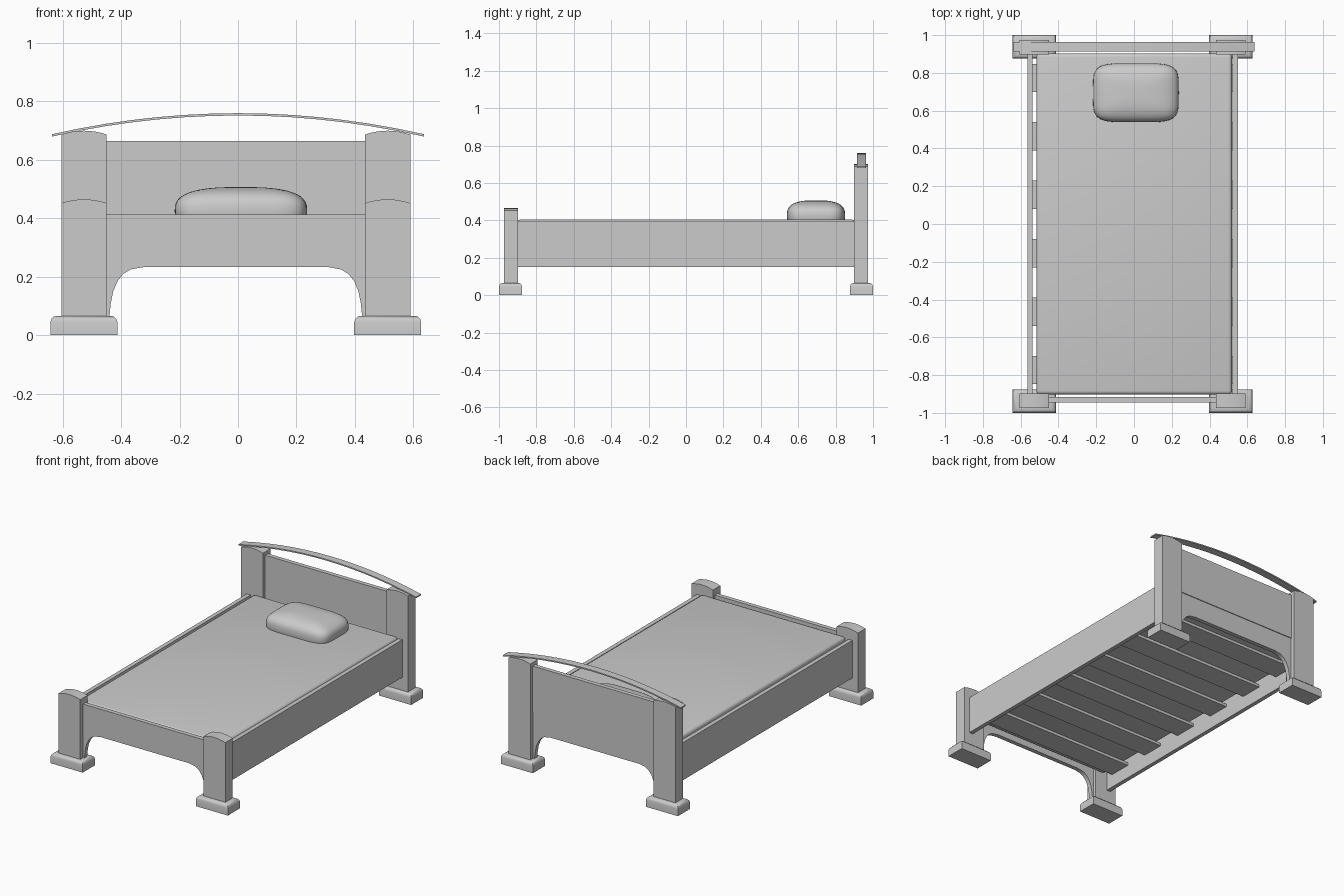
import bpy, bmesh, math

if "Cube" in bpy.data.objects:
    bpy.data.objects.remove(bpy.data.objects["Cube"])

CX = -0.0075  # frame centre line


def finish(name, bm, smooth=None):
    bmesh.ops.recalc_face_normals(bm, faces=bm.faces)
    me = bpy.data.meshes.new(name)
    bm.to_mesh(me)
    bm.free()
    ob = bpy.data.objects.new(name, me)
    bpy.context.collection.objects.link(ob)
    if smooth:
        bpy.ops.object.select_all(action='DESELECT')
        ob.select_set(True)
        bpy.context.view_layer.objects.active = ob
        bpy.ops.object.shade_smooth_by_angle(angle=math.radians(smooth))
    return ob


def box(name, x, y, z, bevel=0, segs=2, top_only=False, smooth=None):
    bm = bmesh.new()
    bmesh.ops.create_cube(bm, size=1)
    for v in bm.verts:
        v.co = [(a + b) / 2 + c * (b - a) for (a, b), c in zip((x, y, z), v.co)]
    if bevel:
        edges = [e for e in bm.edges
                 if not top_only or all(v.co.z > z[1] - 1e-5 for v in e.verts)]
        bmesh.ops.bevel(bm, geom=edges, offset=bevel, segments=segs,
                        profile=0.5, affect='EDGES')
    return finish(name, bm, smooth)


def prism(name, pts, y0, y1, smooth=None):
    """Extrude an xz outline from y0 to y1."""
    bm = bmesh.new()
    f = bm.faces.new([bm.verts.new((x, y0, z)) for x, z in pts])
    r = bmesh.ops.extrude_face_region(bm, geom=[f])
    for v in r['geom']:
        if isinstance(v, bmesh.types.BMVert):
            v.co.y = y1
    return finish(name, bm, smooth)


# posts with gently domed tops, on chamfered feet
for end, s, top in (("foot", -1, 0.465), ("head", 1, 0.70)):
    for side, m in (("left", -1), ("right", 1)):
        xa, xb = 0.4425, 0.5975
        dome = []
        for i in range(9):
            t = i / 8
            dome.append((CX + m * (xa + (xb - xa) * t),
                         top - 0.013 * (2 * t - 1) ** 2))
        pts = [(CX + m * xb, 0.06), (CX + m * xa, 0.06)] + dome
        prism(f"{end}_post_{side}", pts, s * 0.897, s * 0.973, 30)
        fx = sorted((CX + m * 0.4055, CX + m * 0.635))
        fy = sorted((s * 0.876, s * 1.0))
        box(f"{end}_block_{side}", fx, fy, (0, 0.066), 0.022, 3, True, 35)

# arched lower boards at both ends
half = [(0.4325, 0.066), (0.428, 0.11), (0.42, 0.15), (0.405, 0.185),
        (0.385, 0.21), (0.36, 0.225), (0.315, 0.233)]
for name, s, top in (("footboard", -1, 0.413), ("headboard_lower", 1, 0.365)):
    pts = [(CX - 0.45, top), (CX - 0.45, 0.066)]
    pts += [(CX - x, z) for x, z in half]
    pts += [(CX + x, z) for x, z in reversed(half)]
    pts += [(CX + 0.45, 0.066), (CX + 0.45, top)]
    prism(name, pts, s * 0.916, s * 0.944, 30)
box("headboard_panel", (CX - 0.45, CX + 0.45), (0.921, 0.949), (0.365, 0.665))

# curved cap rail over the headboard
n = 14
arc = [(-0.637 + 1.274 * i / n, 0.76 - 0.072 * (2 * i / n - 1) ** 2)
       for i in range(n + 1)]
prism("headboard_cap_rail", arc + [(x, z - 0.008) for x, z in reversed(arc)],
      0.913, 0.963, 30)

# side rails and slats
for side, m in (("left", -1), ("right", 1)):
    x = sorted((CX + m * 0.53, CX + m * 0.557))
    box(f"side_rail_{side}", x, (-0.9, 0.9), (0.15, 0.394))
for i in range(6):
    y = -0.773 + 0.3092 * i
    box(f"slat_{i + 1}", (CX - 0.53, CX + 0.53), (y - 0.075, y + 0.075), (0.236, 0.254))

# mattress
box("mattress", (-0.517, 0.519), (-0.903, 0.903), (0.254, 0.405), 0.02, 4, smooth=40)

# pillow: softened box shape
bm = bmesh.new()
bmesh.ops.create_uvsphere(bm, u_segments=48, v_segments=24, radius=1)


def spow(c, p):
    return math.copysign(abs(c) ** p, c)


for v in bm.verts:
    r = math.hypot(v.co.x, v.co.y)
    c, sn = (v.co.x / r, v.co.y / r) if r > 1e-6 else (0, 0)
    rr = r ** 0.72
    v.co = (0.01 + 0.227 * rr * spow(c, 0.42),
            0.695 + 0.156 * rr * spow(sn, 0.42),
            0.425 + 0.082 * spow(v.co.z, 0.72))
finish("pillow", bm, 60)
